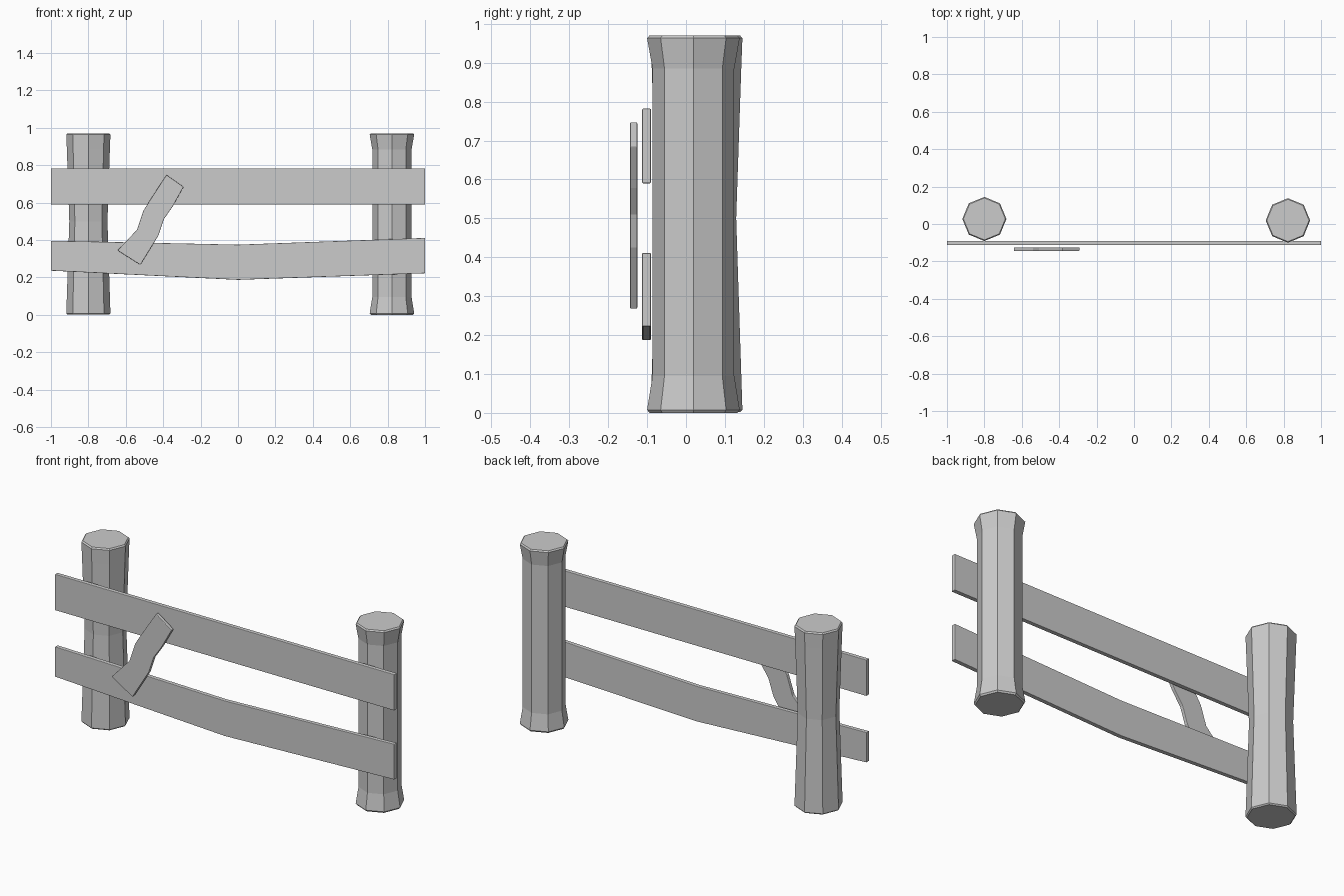
import bpy, bmesh
from math import cos, sin, pi, radians

if "Cube" in bpy.data.objects:
    bpy.data.objects.remove(bpy.data.objects["Cube"])


def finish(name, bm, bevel=0.0):
    bmesh.ops.recalc_face_normals(bm, faces=bm.faces)
    mesh = bpy.data.meshes.new(name)
    bm.to_mesh(mesh)
    bm.free()
    obj = bpy.data.objects.new(name, mesh)
    bpy.context.collection.objects.link(obj)
    if bevel:
        mod = obj.modifiers.new("soft_edges", 'BEVEL')
        mod.width = bevel
        mod.segments = 2
        mod.limit_method = 'ANGLE'
        mod.angle_limit = radians(50)
    return obj


def post(name, x, y, profile):
    """Eight-sided post from (radius, height) rings."""
    bm = bmesh.new()
    rings = [[bm.verts.new((x + r * cos(i * pi / 4), y + r * sin(i * pi / 4), z))
              for i in range(8)] for r, z in profile]
    for a, b in zip(rings, rings[1:]):
        for i in range(8):
            j = (i + 1) % 8
            bm.faces.new((a[i], a[j], b[j], b[i]))
    bm.faces.new(rings[0][::-1])
    bm.faces.new(rings[-1])
    return finish(name, bm)


def plank(name, edges, front, back):
    """Flat plank from pairs of (x, z) points along its two long edges."""
    bm = bmesh.new()
    rings = []
    for (x1, z1), (x2, z2) in edges:
        rings.append([bm.verts.new(p) for p in (
            (x1, front, z1), (x2, front, z2), (x2, back, z2), (x1, back, z1))])
    for a, b in zip(rings, rings[1:]):
        for i in range(4):
            j = (i + 1) % 4
            bm.faces.new((a[i], a[j], b[j], b[i]))
    bm.faces.new(rings[0][::-1])
    bm.faces.new(rings[-1])
    return finish(name, bm, 0.003)


# Posts: one gently waisted, one with flared ends
post("left_post", -0.80, 0.027,
     [(0.112, 0.002), (0.118, 0.008), (0.115, 0.10), (0.102, 0.50),
      (0.115, 0.885), (0.118, 0.963), (0.112, 0.97)])
post("right_post", 0.823, 0.019,
     [(0.113, 0.0), (0.119, 0.008), (0.105, 0.095),
      (0.105, 0.885), (0.119, 0.963), (0.113, 0.97)])

# Rails: straight upper, sagging lower
plank("upper_rail", [((-1, 0.59), (-1, 0.782)), ((1, 0.59), (1, 0.782))],
      -0.113, -0.090)
plank("lower_rail", [((-1, 0.236), (-1, 0.396)), ((0, 0.187), (0, 0.375)),
                     ((1, 0.222), (1, 0.411))], -0.113, -0.090)

# Crooked patch board across the rails
plank("patch_board", [((-0.644, 0.344), (-0.522, 0.267)),
                      ((-0.540, 0.455), (-0.425, 0.425)),
                      ((-0.507, 0.555), (-0.397, 0.510)),
                      ((-0.450, 0.645), (-0.350, 0.578)),
                      ((-0.382, 0.748), (-0.291, 0.684))], -0.144, -0.125)
